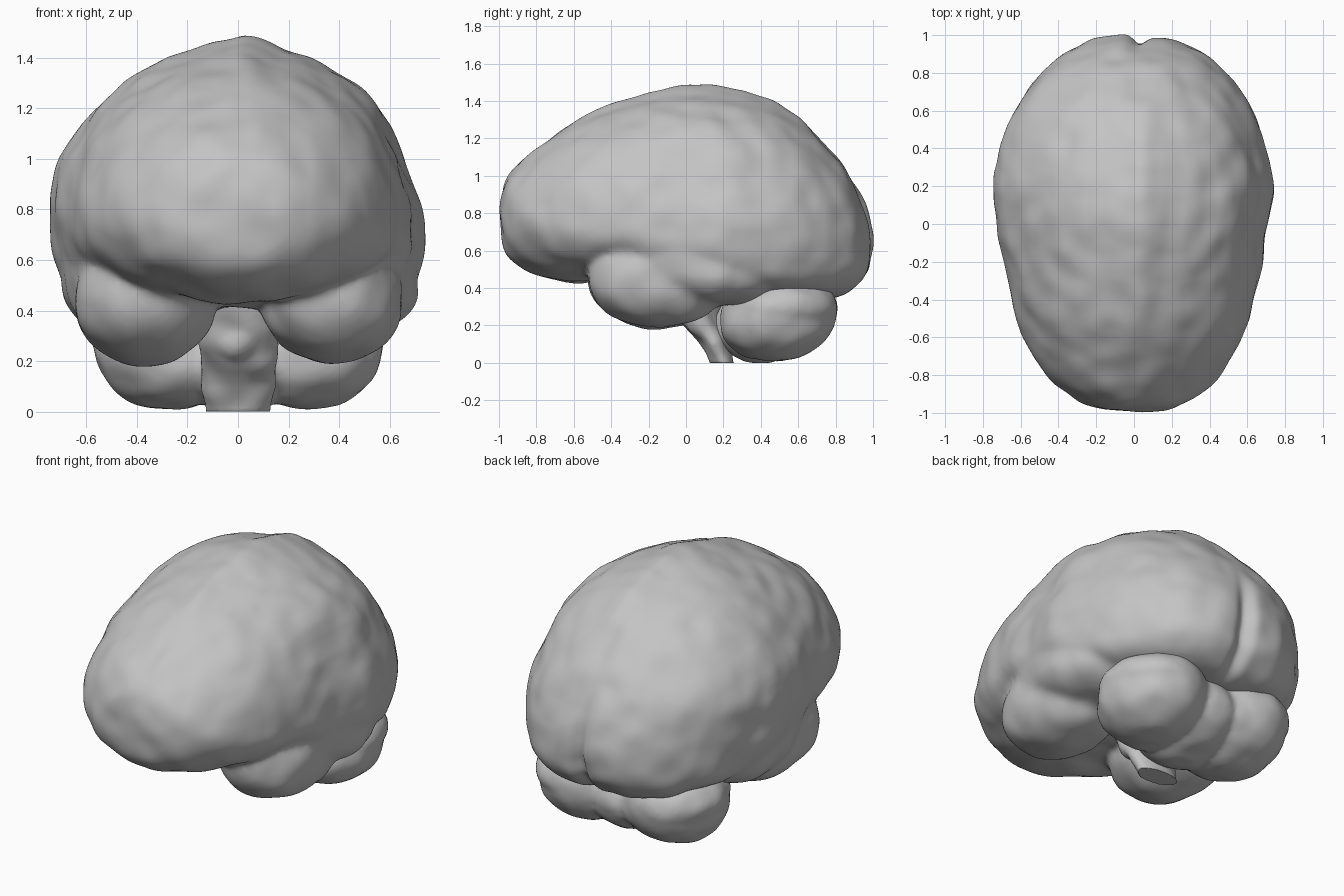
import bpy, bmesh, math
from mathutils import Vector, Matrix, noise

cube = bpy.data.objects.get("Cube")
if cube:
    bpy.data.objects.remove(cube, do_unlink=True)

grey = bpy.data.materials.new("soft grey")
grey.use_nodes = True
grey.diffuse_color = (0.55, 0.55, 0.55, 1)
grey.node_tree.nodes["Principled BSDF"].inputs["Base Color"].default_value = (0.55, 0.55, 0.55, 1)


def ellipsoid(bm, centre, radii, tilt=0.0, power=1.0):
    """Rounded blob; a power under 1 makes it boxier."""
    m = Matrix.Translation(centre) @ Matrix.Rotation(tilt, 4, "X") @ Matrix.Diagonal((*radii, 1))
    for v in bmesh.ops.create_uvsphere(bm, u_segments=48, v_segments=32, radius=1)["verts"]:
        v.co = m @ Vector([math.copysign(abs(c) ** power, c) for c in v.co])


def pair(bm, centre, radii, tilt=0.0, power=1.0):
    x, y, z = centre
    for side in (-1, 1):
        ellipsoid(bm, (side * x, y, z), radii, tilt, power)


def ramp(value, start, end):
    t = min(max((value - start) / (end - start), 0), 1)
    return t * t * (3 - 2 * t)


def spline(rows, steps):
    """Smooth rows of numbers with a Catmull-Rom curve."""
    pts = [Vector(r) for r in rows]
    pts = [pts[0]] + pts + [pts[-1]]
    out = []
    for a, b, c, d in zip(pts, pts[1:], pts[2:], pts[3:]):
        for i in range(steps):
            t = i / steps
            out.append(b + (c - a) * t / 2 + (a * 2 - b * 5 + c * 4 - d) * t**2 / 2
                       + (b * 3 - a - c * 3 + d) * t**3 / 2)
    return out + [pts[-1]]


def loft(bm, rings):
    loops = [[bm.verts.new(p) for p in ring] for ring in rings]
    for a, b in zip(loops, loops[1:]):
        for i in range(len(a)):
            j = (i + 1) % len(a)
            bm.faces.new((a[i], a[j], b[j], b[i]))
    bm.faces.new(loops[0])
    bm.faces.new(loops[-1])
    bmesh.ops.recalc_face_normals(bm, faces=bm.faces)


def finish(name, bm, voxel, smooth, shape):
    """Fuse the pieces into one skin, soften it, then shape each point."""
    mesh = bpy.data.meshes.new(name)
    bm.to_mesh(mesh)
    bm.free()
    ob = bpy.data.objects.new(name, mesh)
    bpy.context.collection.objects.link(ob)
    fuse = ob.modifiers.new("fuse", "REMESH")
    fuse.mode, fuse.voxel_size = "VOXEL", voxel
    soften = ob.modifiers.new("soften", "SMOOTH")
    soften.factor, soften.iterations = 0.5, smooth
    graph = bpy.context.evaluated_depsgraph_get()
    skin = bpy.data.meshes.new_from_object(ob.evaluated_get(graph))
    ob.modifiers.clear()
    ob.data = skin
    skin.name = name
    moved = [shape(v.co.copy(), v.normal.copy()) for v in skin.vertices]
    for v, co in zip(skin.vertices, moved):
        v.co = co
    skin.materials.clear()
    skin.materials.append(grey)
    for p in skin.polygons:
        p.use_smooth = True
        p.material_index = 0


def bumps(co, n, size, depth):
    return n * depth * noise.noise(co * size)


# Cerebrum: sections along y as (y, half width, bottom, widest height, top)
sections = [
    (-1.0, .07, .73, .79, .86), (-.97, .23, .60, .77, .97), (-.9, .36, .53, .75, 1.06),
    (-.8, .46, .48, .74, 1.15), (-.6, .58, .43, .74, 1.28), (-.4, .64, .44, .75, 1.365),
    (-.2, .68, .42, .75, 1.415), (0, .71, .40, .75, 1.455), (.2, .735, .36, .75, 1.445),
    (.4, .70, .345, .74, 1.395), (.6, .63, .345, .72, 1.30), (.8, .49, .35, .67, 1.11),
    (.9, .37, .40, .65, .96), (.97, .23, .48, .64, .81), (1.0, .06, .60, .65, .70)]
rings = []
for y, w, low, mid, top in spline(sections, 4):
    box = 1 - .4 * ramp(y, -.55, -.1)
    ring = []
    for i in range(64):
        a = math.tau * i / 64
        c, s = math.cos(a), math.sin(a)
        power = 1 if s > 0 else box
        x = math.copysign(abs(c) ** power, c) * w
        z = mid + s * (top - mid) if s > 0 else mid - abs(s) ** power * (mid - low)
        ring.append((x, y, z))
    rings.append(ring)
bm = bmesh.new()
loft(bm, rings)
# Temporal lobes
pair(bm, (.375, -.16, .45), (.28, .365, .26), -.08, .9)
pair(bm, (.41, .08, .53), (.29, .42, .22), -.12, .88)


def shape_cerebrum(co, n):
    out = co + bumps(co, n, 3.2, .012) + bumps(co, n, 7, .012)
    # Fissure between the hemispheres, deepest low at the back
    line = -.04 * math.cos(co.y * 2.5)
    depth = .006 * ramp(co.z, .9, 1.2) + .05 * ramp(co.y, .7, .95) * ramp(co.z, 1.1, .6)
    out -= n * depth * math.exp(-((co.x - line) / .045) ** 2)
    # Crown ridge and fuller right side
    out.z += .032 * math.exp(-((co.x - .03) / .1) ** 2) * ramp(co.z, 1.15, 1.4)
    out.x -= .03 * math.exp(-((co.z - .97) / .18) ** 2) * ramp(co.y, -.45, .1)
    # Left side fuller low down towards the back
    low = math.exp(-((co.z - .42) / .12) ** 2) * ramp(co.y, -.15, .2)
    out.x += .03 * ramp(co.x, .4, .65) * low
    return out


finish("cerebrum", bm, .018, 12, shape_cerebrum)

# Cerebellum: two lobes joined by a broad middle
bm = bmesh.new()
pair(bm, (.27, .49, .245), (.30, .315, .235), .2)
pair(bm, (.30, .51, .30), (.28, .30, .17))
ellipsoid(bm, (0, .45, .22), (.27, .31, .215), .15)


def shape_cerebellum(co, n):
    out = co + bumps(co, n, 4, .015) + bumps(co, n, 9, .008)
    out.z = max(out.z, 0)
    return out


finish("cerebellum", bm, .016, 6, shape_cerebellum)

# Brain stem: a tapering stalk with a swollen front
stalk = [(-.01, .46, .16, .10), (.03, .34, .16, .11), (.09, .2, .15, .10),
         (.17, .07, .14, .07), (.2, -.02, .13, .06)]
rings = [[(rx * math.cos(math.tau * i / 32), y + ry * math.sin(math.tau * i / 32), z)
          for i in range(32)] for y, z, rx, ry in spline(stalk, 4)]
bm = bmesh.new()
loft(bm, rings)
ellipsoid(bm, (0, .06, .31), (.13, .13, .13))


def shape_stem(co, n):
    out = co + bumps(co, n, 9, .015)
    out.z = max(out.z, 0)
    return out


finish("brain_stem", bm, .014, 3, shape_stem)
